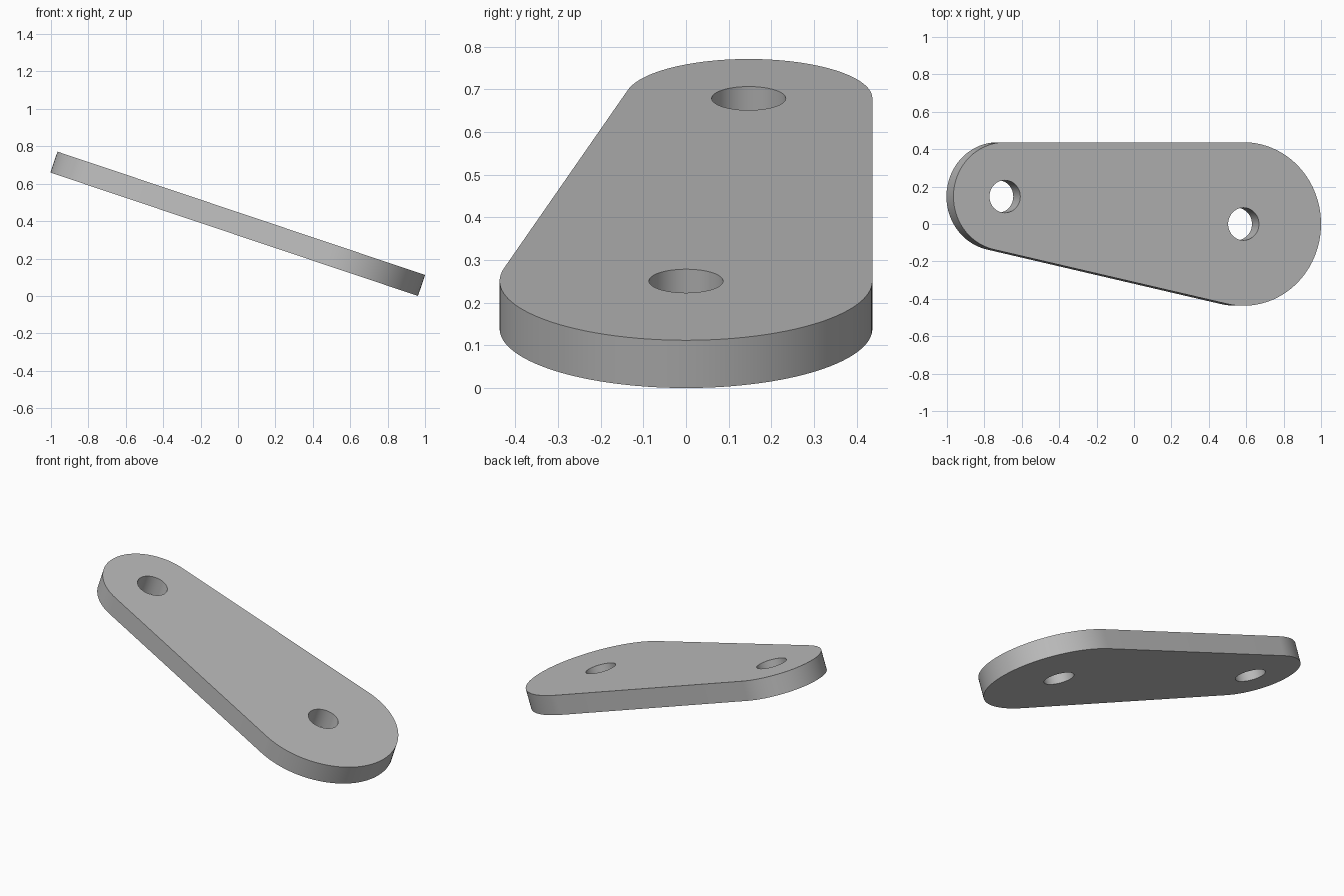
import bpy, bmesh
from math import radians, pi, cos, sin, atan2, hypot

old = bpy.data.objects.get("Cube")
if old:
    bpy.data.objects.remove(old, do_unlink=True)

BIG, SMALL, HOLE, THICK = 0.437, 0.29, 0.087, 0.118
SPAN = 1.346                      # distance between the two hole centres
RISE = BIG - SMALL                # keeps one long edge straight
TILT = radians(18.55)
CENTRES = [(0, 0), (-SPAN, RISE)]

grey = bpy.data.materials.new("plain grey")
grey.use_nodes = True
colour = (0.5, 0.5, 0.5, 1)
grey.diffuse_color = colour
grey.node_tree.nodes["Principled BSDF"].inputs["Base Color"].default_value = colour


def prism(name, points, low, high):
    """Extrude a flat outline between two heights."""
    bm = bmesh.new()
    face = bm.faces.new([bm.verts.new((x, y, low)) for x, y in points])
    grown = bmesh.ops.extrude_face_region(bm, geom=[face])["geom"]
    top = [v for v in grown if isinstance(v, bmesh.types.BMVert)]
    bmesh.ops.translate(bm, verts=top, vec=(0, 0, high - low))
    bmesh.ops.recalc_face_normals(bm, faces=bm.faces)
    mesh = bpy.data.meshes.new(name)
    bm.to_mesh(mesh)
    bm.free()
    mesh.materials.append(grey)
    obj = bpy.data.objects.new(name, mesh)
    bpy.context.collection.objects.link(obj)
    return obj


def arc(centre, radius, start, end, steps):
    angles = [start + (end - start) * i / steps for i in range(steps + 1)]
    return [(centre[0] + radius * cos(a), centre[1] + radius * sin(a)) for a in angles]


# Plate outline: two round ends joined by their common tangents
axis = atan2(RISE, -SPAN)
spread = pi - axis
upper, lower = pi / 2, -pi / 2 - 2 * spread
outline = arc(CENTRES[0], BIG, lower, upper, 64)
outline += arc(CENTRES[1], SMALL, upper, lower + 2 * pi, 48)
plate = prism("link_plate", outline, -THICK, 0)

# Bolt holes
for i, centre in enumerate(CENTRES):
    circle = arc(centre, HOLE, 0, 2 * pi, 48)[:-1]
    cutter = prism(f"hole_cutter_{i + 1}", circle, -2 * THICK, THICK)
    cutter.hide_render = True
    cut = plate.modifiers.new("hole", "BOOLEAN")
    cut.operation, cut.solver, cut.object = "DIFFERENCE", "EXACT", cutter

bpy.context.view_layer.update()
cut_mesh = bpy.data.meshes.new_from_object(
    plate.evaluated_get(bpy.context.evaluated_depsgraph_get()))
plate.modifiers.clear()
plate.data = cut_mesh
for obj in [o for o in bpy.data.objects if o.name.startswith("hole_cutter")]:
    bpy.data.objects.remove(obj, do_unlink=True)

# Smooth rims with crisp edges, then lean the plate
bpy.ops.object.select_all(action="DESELECT")
plate.select_set(True)
bpy.context.view_layer.objects.active = plate
bpy.ops.object.shade_smooth_by_angle(angle=radians(30))
plate.rotation_euler = (0, TILT, 0)
plate.location = (1 - BIG * cos(TILT), 0, THICK * cos(TILT) + BIG * sin(TILT))
